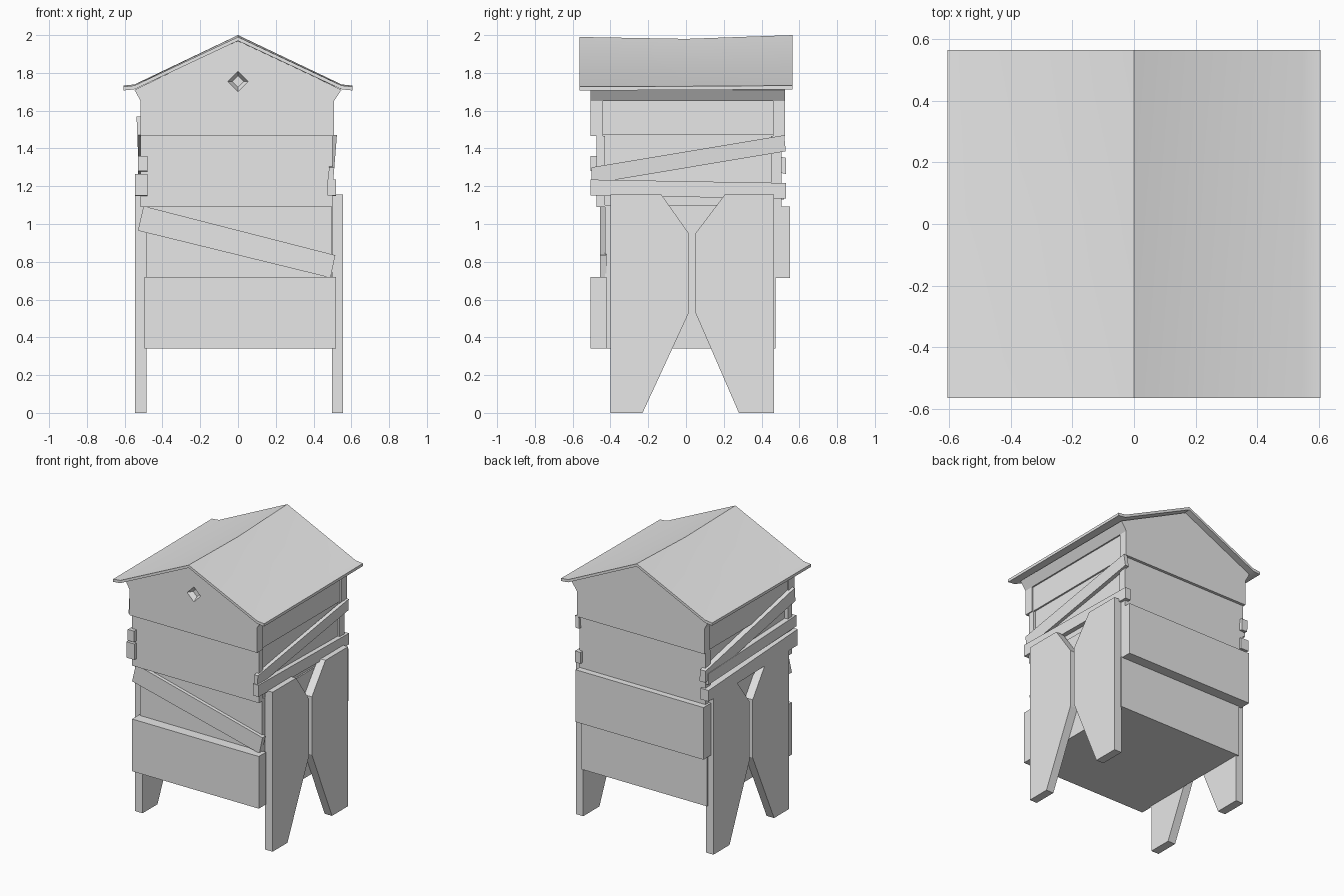
import bpy, bmesh, math
from mathutils import Vector

cube = bpy.data.objects.get("Cube")
if cube:
    bpy.data.objects.remove(cube, do_unlink=True)

GREY = (0.8, 0.8, 0.8, 1)
wood = bpy.data.materials.new("pale_grey")
wood.use_nodes = True
wood.diffuse_color = GREY
wood.node_tree.nodes["Principled BSDF"].inputs["Base Color"].default_value = GREY


def finish(name, bm):
    bmesh.ops.recalc_face_normals(bm, faces=bm.faces)
    mesh = bpy.data.meshes.new(name)
    bm.to_mesh(mesh)
    bm.free()
    mesh.materials.append(wood)
    obj = bpy.data.objects.new(name, mesh)
    bpy.context.collection.objects.link(obj)
    return obj


def loft(name, rings):
    """Solid skinned through matching closed rings, capped at both ends."""
    bm = bmesh.new()
    rows = [[bm.verts.new(p) for p in ring] for ring in rings]
    n = len(rows[0])
    for a, b in zip(rows, rows[1:]):
        for i in range(n):
            j = (i + 1) % n
            bm.faces.new((a[i], a[j], b[j], b[i]))
    bm.faces.new(rows[0])
    bm.faces.new(rows[-1])
    return finish(name, bm)


def box(name, x, y, z):
    ring = lambda h: [(x[0], y[0], h), (x[1], y[0], h), (x[1], y[1], h), (x[0], y[1], h)]
    return loft(name, [ring(z[0]), ring(z[1])])


def side_panel(name, x, outline, tilt=0):
    """Outline in (y, z) extruded along x; tilt leans the top outwards."""
    low = min(z for _, z in outline)
    return loft(name, [[(v + tilt * (z - low), y, z) for y, z in outline] for v in x])


def front_panel(name, y, outline):
    """Outline in (x, z) extruded along y."""
    return loft(name, [[(x, v, z) for x, z in outline] for v in y])


# Hive body and upper walls
box("body", (-.485, .495), (-.43, .465), (.342, 1.1))
box("upper_body", (-.49, .485), (-.45, .47), (1.09, 1.48))
box("upper_walls", (-.505, .497), (-.49, .5), (1.47, 1.66))

# Front and back boards, each band set at its own depth
box("front_lower_board", (-.495, .52), (-.505, -.42), (.342, .72))
box("front_upper_board", (-.515, .5), (-.475, -.43), (1.09, 1.467))
box("back_lower_board", (-.5, .505), (.45, .475), (.342, .72))
box("back_middle_board", (-.525, .5), (.45, .55), (.715, 1.093))
box("back_upper_board", (-.51, .5), (.45, .505), (1.085, 1.467))
front_panel("front_slanted_board", (-.455, -.42),
            [(-.5, 1.095), (.515, .835), (.49, .715), (-.53, .965)])

# Gables, flaring out below the eaves
gable = [(-.515, 1.467), (-.515, 1.65), (-.548, 1.71), (0, 1.975),
         (.548, 1.71), (.507, 1.65), (.507, 1.467)]
front_gable = front_panel("front_gable", (-.505, -.44), gable)
front_panel("back_gable", (.46, .525), gable)
front_panel("eave_filler", (-.46, .48), gable[1:-1])

# Diamond vent, a tapered recess in the front gable
tip = lambda r, y: [(r * math.cos(a), y, 1.755 + r * math.sin(a))
                    for a in (0, math.pi / 2, math.pi, math.pi * 1.5)]
cutter = loft("vent_cutter", [tip(.061, -.515), tip(.03, -.47)])
cutter.hide_render = True
cutter.hide_viewport = True
cut = front_gable.modifiers.new("vent", "BOOLEAN")
cut.operation = "DIFFERENCE"
cut.object = cutter

# Thin folded roof with a slight sag along the ridge
def roof_ring(y, ridge, eave):
    top = [(-.605, eave), (-.548, eave + .006), (0, ridge), (.548, eave + .006), (.605, eave)]
    under = [(x, z - .02) for x, z in reversed(top)]
    return [(x, y, z) for x, z in top + under]

roof = loft("roof", [roof_ring(-.565, 1.99, 1.727), roof_ring(0, 1.98, 1.729),
                     roof_ring(.565, 2.0, 1.733)])
bpy.ops.object.select_all(action="DESELECT")
roof.select_set(True)
bpy.context.view_layer.objects.active = roof
bpy.ops.object.shade_smooth_by_angle(angle=math.radians(35))

# Splayed leg boards, two on each side
front_leg = [(-.4, 0), (-.4, 1.155), (-.13, 1.155), (.015, .95), (.015, .53), (-.23, 0)]
back_leg = [(.465, 0), (.465, 1.155), (.205, 1.155), (.05, .95), (.05, .53), (.28, 0)]
for side, x in (("left", (.498, .557)), ("right", (-.545, -.485))):
    side_panel("front_leg_" + side, x, front_leg)
    side_panel("back_leg_" + side, x, back_leg)

# Left side planks: one slanted, one nearly level
side_panel("left_slanted_plank", (.475, .503),
           [(-.5, 1.213), (-.5, 1.3), (.52, 1.47), (.528, 1.385)], .08)
side_panel("left_level_plank", (.475, .518),
           [(-.505, 1.15), (-.505, 1.235), (.53, 1.217), (.53, 1.135)])

# Right side planks: slanted the other way, with two level ones
side_panel("right_slanted_plank", (-.525, -.48),
           [(-.49, 1.47), (-.48, 1.57), (.53, 1.35), (.53, 1.265)], -.04)
side_panel("right_middle_plank", (-.53, -.48),
           [(-.505, 1.28), (-.505, 1.36), (.5, 1.32), (.5, 1.24)])
side_panel("right_level_plank", (-.545, -.48),
           [(-.5, 1.15), (-.5, 1.265), (.52, 1.21), (.52, 1.13)])
